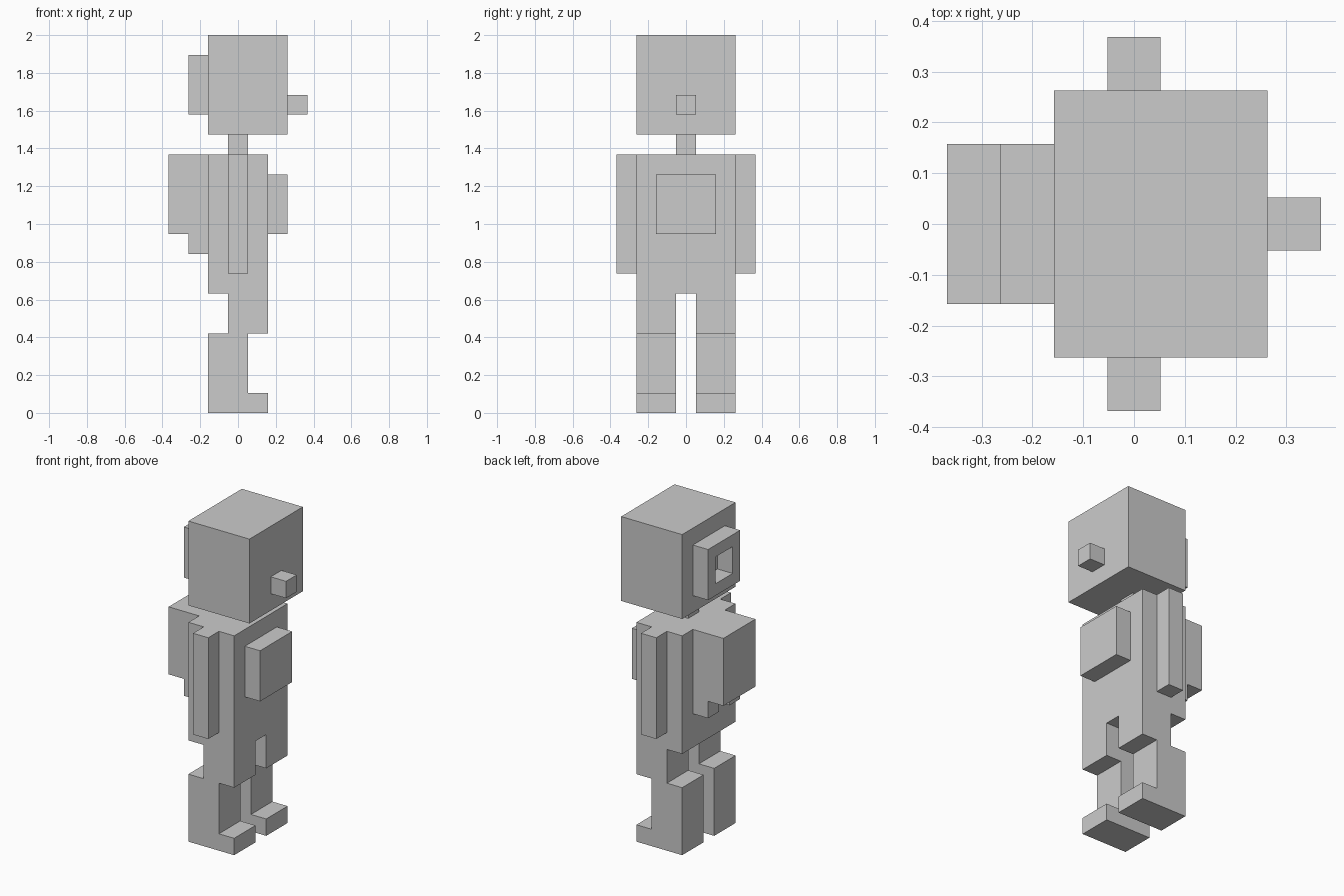
import bpy
import bmesh
from mathutils import Vector

cube = bpy.data.objects.get("Cube")
if cube:
    bpy.data.objects.remove(cube, do_unlink=True)

U = 2 / 19  # one block

grey = bpy.data.materials.new("plain grey")
grey.use_nodes = True
colour = (0.6, 0.6, 0.6, 1)
grey.diffuse_color = colour
grey.node_tree.nodes["Principled BSDF"].inputs["Base Color"].default_value = colour


def finish(name, bm):
    bmesh.ops.recalc_face_normals(bm, faces=bm.faces)
    mesh = bpy.data.meshes.new(name)
    bm.to_mesh(mesh)
    bm.free()
    mesh.materials.append(grey)
    obj = bpy.data.objects.new(name, mesh)
    bpy.context.collection.objects.link(obj)
    return obj


def profile(name, points, y0, y1):
    """Extrude an x-z outline, in blocks, from y0 to y1."""
    bm = bmesh.new()
    face = bm.faces.new([bm.verts.new((x * U, y0 * U, z * U)) for x, z in points])
    new = bmesh.ops.extrude_face_region(bm, geom=[face])["geom"]
    verts = [v for v in new if isinstance(v, bmesh.types.BMVert)]
    bmesh.ops.translate(bm, verts=verts, vec=(0, (y1 - y0) * U, 0))
    # keep the starting cap so that the part is closed
    if not face.is_valid or len(bm.faces) < len(points) + 2:
        bm.faces.new([v for v in bm.verts if v not in verts])
    return finish(name, bm)


def box(name, x, y, z):
    return profile(name, [(x[0], z[0]), (x[1], z[0]), (x[1], z[1]), (x[0], z[1])], *y)


# Head, nose and neck
box("head", (-1.5, 2.5), (-2.5, 2.5), (14, 19))
box("nose", (2.5, 3.5), (-0.5, 0.5), (15, 16))
box("neck", (-0.5, 0.5), (-0.5, 0.5), (13, 14))

# Square ring on the back of the head
ring = box("head_back_ring", (-2.5, -1.5), (-1.5, 1.5), (15, 18))
bm = bmesh.new()
bm.from_mesh(ring.data)
bm.normal_update()
ends = [f for f in bm.faces if abs(f.normal.x) > 0.9]
bmesh.ops.inset_individual(bm, faces=ends, thickness=U, depth=0)
bmesh.ops.bridge_loops(bm, edges=[e for f in ends for e in f.edges])
bmesh.ops.delete(bm, geom=[f for f in ends if f.is_valid], context="FACES_ONLY")
bmesh.ops.recalc_face_normals(bm, faces=bm.faces)
bm.to_mesh(ring.data)
bm.free()

# Torso, chest panel and backpack
box("torso", (-1.5, 1.5), (-2.5, 2.5), (6, 13))
box("chest_panel", (1.5, 2.5), (-1.5, 1.5), (9, 12))
box("backpack", (-3.5, -1.5), (-1.5, 1.5), (9, 13))

# Bent leg outline with heel and toe
leg = [(-0.5, 6), (1.5, 6), (1.5, 4), (0.5, 4), (0.5, 1),
       (1.5, 1), (1.5, 0), (-1.5, 0), (-1.5, 4), (-0.5, 4)]

# Paired parts
for side, s in (("left", 1), ("right", -1)):
    box(side + "_arm", (-0.5, 0.5), sorted((2.5 * s, 3.5 * s)), (7, 13))
    box(side + "_nozzle", (-2.5, -1.5), sorted((0.5 * s, 1.5 * s)), (8, 9))
    profile(side + "_leg", leg, *sorted((0.5 * s, 2.5 * s)))
